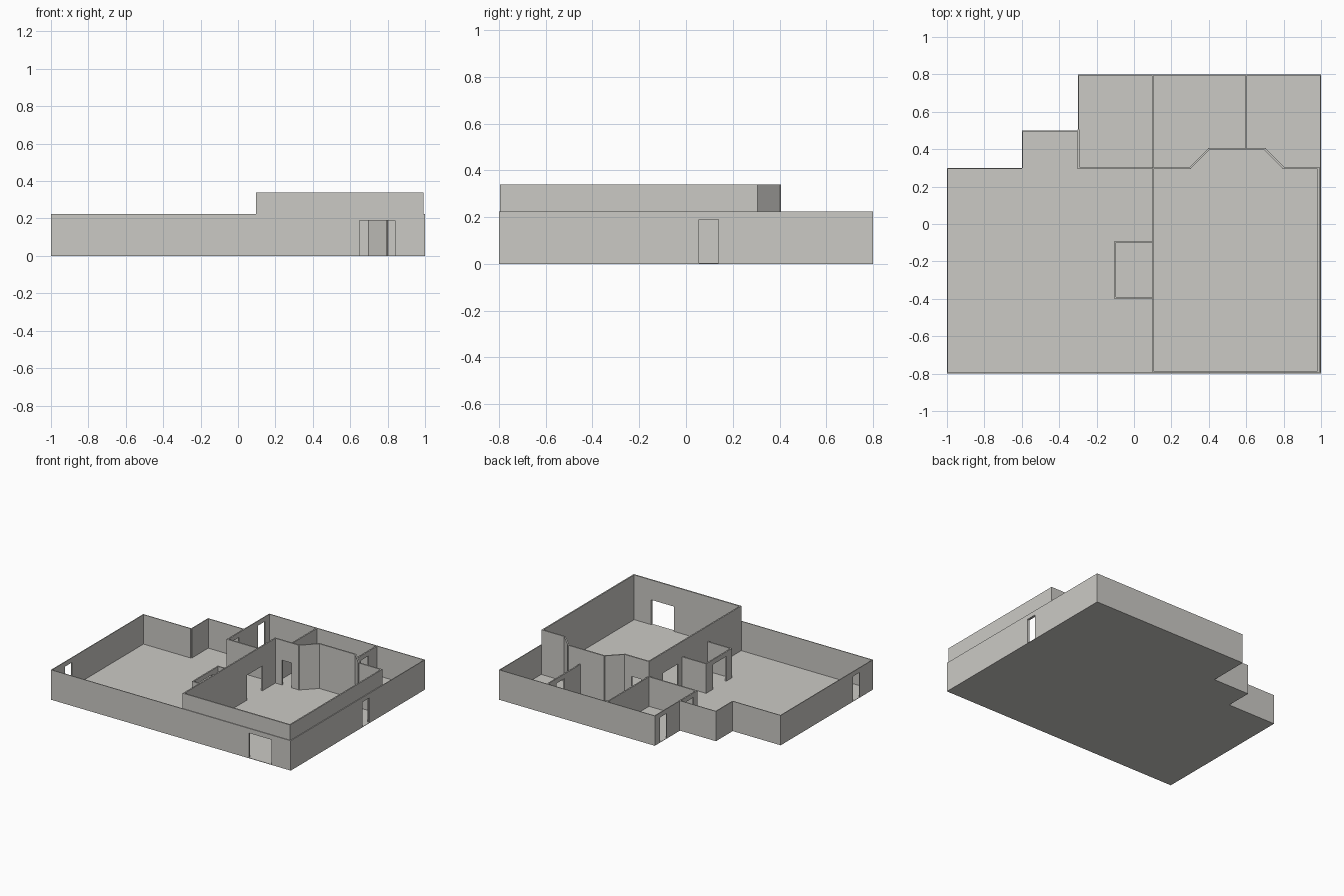
import bpy
import bmesh
from mathutils import Vector

LOW, HIGH, DOOR = 0.225, 0.34, 0.19

cube = bpy.data.objects.get("Cube")
if cube:
    bpy.data.objects.remove(cube, do_unlink=True)

plaster = bpy.data.materials.new("warm_grey_plaster")
plaster.use_nodes = True
colour = (0.60, 0.59, 0.56, 1)
plaster.diffuse_color = colour
plaster.node_tree.nodes["Principled BSDF"].inputs["Base Color"].default_value = colour


def finish(name, bm):
    bmesh.ops.recalc_face_normals(bm, faces=bm.faces[:])
    mesh = bpy.data.meshes.new(name)
    bm.to_mesh(mesh)
    bm.free()
    mesh.materials.append(plaster)
    obj = bpy.data.objects.new(name, mesh)
    bpy.context.scene.collection.objects.link(obj)


def extrude_outline(bm, points, offset):
    face = bm.faces.new([bm.verts.new(p) for p in points])
    grown = bmesh.ops.extrude_face_region(bm, geom=[face], use_keep_orig=True)
    verts = [v for v in grown["geom"] if isinstance(v, bmesh.types.BMVert)]
    bmesh.ops.translate(bm, verts=verts, vec=offset)


def wall_run(name, path, height, thick, doors=None, inset=0.0):
    """Straight walls along a path; doors maps a wall index to its span in x or y."""
    bm = bmesh.new()
    for i, (p, q) in enumerate(zip(path, path[1:])):
        a, b = Vector((*p, 0)), Vector((*q, 0))
        along = (b - a).normalized()
        side = Vector((-along.y, along.x, 0))
        length = (b - a).length
        ext = 0 if inset else thick / 2
        outline = [(-ext, 0)]
        if doors and i in doors:
            axis = 0 if abs(along.x) > abs(along.y) else 1
            s, e = sorted(abs(v - a[axis]) for v in doors[i])
            outline += [(s, 0), (s, DOOR), (e, DOOR), (e, 0)]
        outline += [(length + ext, 0), (length + ext, height), (-ext, height)]
        start = a if inset else a - side * thick / 2
        pts = [start + along * u + Vector((0, 0, z)) for u, z in outline]
        extrude_outline(bm, pts, side * thick)
    finish(name, bm)


# Outer plan, counter-clockwise from the front corner
plan = [(-1, -0.8), (1, -0.8), (1, 0.8), (-0.3, 0.8),
        (-0.3, 0.5), (-0.6, 0.5), (-0.6, 0.3), (-1, 0.3)]

# Floor slab
bm = bmesh.new()
extrude_outline(bm, [Vector((x, y, 0)) for x, y in plan], Vector((0, 0, 0.003)))
finish("floor", bm)

# Perimeter walls, thickened inward
wall_run("outer_walls", plan + plan[:1], LOW, 0.006,
         {0: (0.65, 0.84), 1: (0.055, 0.14), 3: (0.66, 0.74), 7: (-0.64, -0.56)},
         inset=1)

# Tall main room with a bay at the back
room = [(0.1, -0.79), (0.987, -0.79), (0.987, 0.3), (0.8, 0.3), (0.7, 0.4),
        (0.4, 0.4), (0.3, 0.3), (0.1, 0.3), (0.1, -0.79)]
wall_run("tall_room_walls", room, HIGH, 0.01,
         {0: (0.65, 0.84), 1: (0.055, 0.14), 6: (0.16, 0.24), 7: (-0.04, 0.14)})

# Low partitions between the back rooms and the hall
wall_run("back_room_side_wall", [(-0.297, 0.5), (-0.297, 0.3), (0.1, 0.3)], LOW, 0.01,
         {0: (0.34, 0.43)})
wall_run("back_partition_left", [(0.1, 0.3), (0.1, 0.795)], LOW, 0.01)
wall_run("back_partition_right", [(0.6, 0.4), (0.6, 0.795)], LOW, 0.01,
         {0: (0.6, 0.69)})

# Small closet against the tall room
wall_run("closet_walls", [(0.1, -0.095), (-0.1, -0.095), (-0.1, -0.395), (0.1, -0.395)],
         LOW, 0.01, {1: (-0.33, -0.17)})
